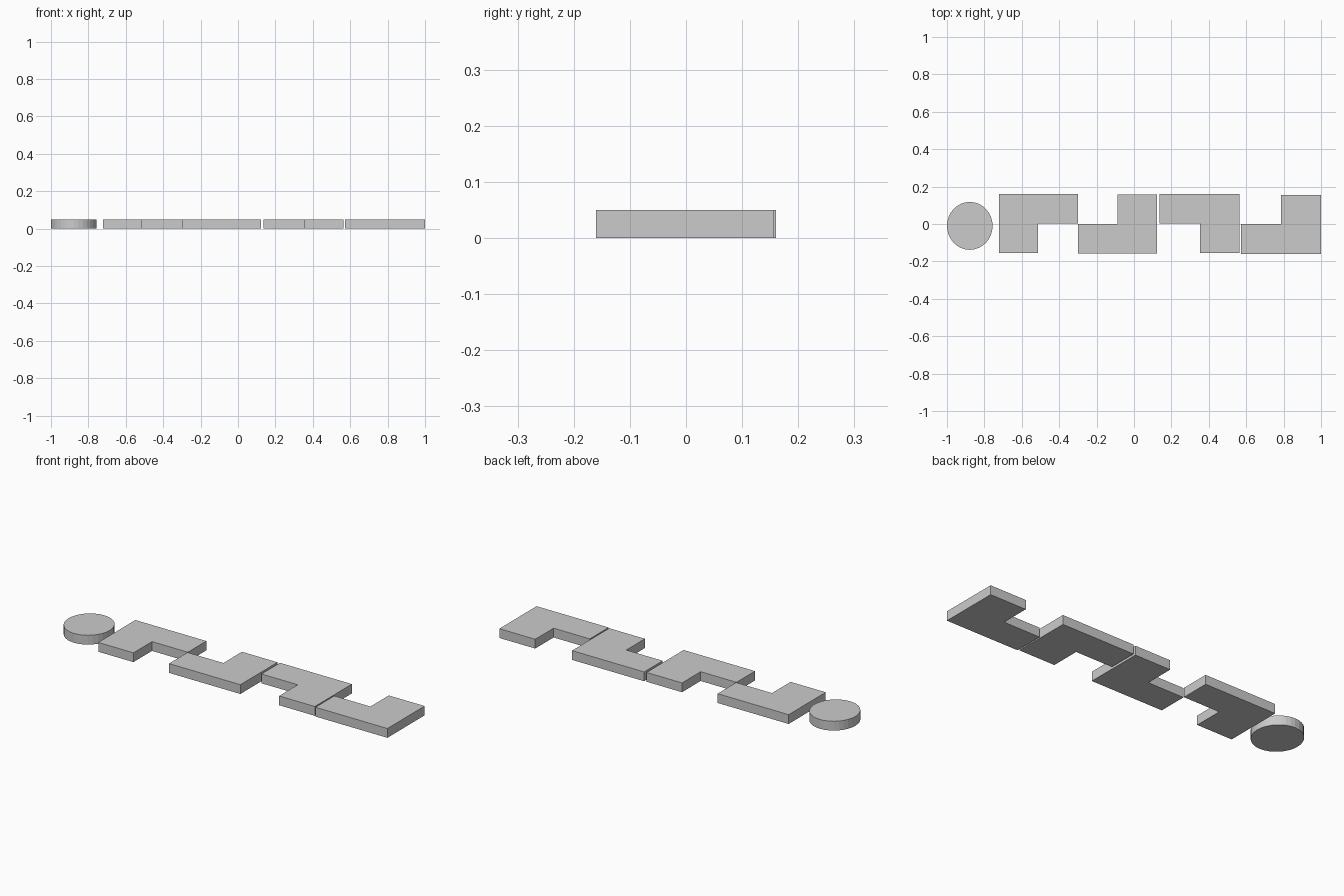
import bpy, bmesh
from math import cos, sin, tau

if "Cube" in bpy.data.objects:
    bpy.data.objects.remove(bpy.data.objects["Cube"])

HEIGHT = 0.05


def slab(name, outline):
    """Extrude a flat outline up from the ground."""
    bm = bmesh.new()
    base = bm.faces.new([bm.verts.new((x, y, 0)) for x, y in outline])
    top = bmesh.ops.extrude_face_region(bm, geom=[base], use_keep_orig=True)
    verts = [v for v in top["geom"] if isinstance(v, bmesh.types.BMVert)]
    bmesh.ops.translate(bm, verts=verts, vec=(0, 0, HEIGHT))
    bmesh.ops.recalc_face_normals(bm, faces=bm.faces)
    mesh = bpy.data.meshes.new(name)
    bm.to_mesh(mesh)
    bm.free()
    bpy.data.objects.new(name, mesh)
    bpy.context.collection.objects.link(bpy.data.objects[name])


def bent_piece(name, bar_x, leg_x, bar_y, mid_y, leg_y):
    """L shape: long bar from bar_x to the outer leg edge, leg reaching leg_y."""
    far_x, outer_x, inner_x = bar_x, *leg_x
    slab(name, [(far_x, bar_y), (outer_x, bar_y), (outer_x, leg_y),
                (inner_x, leg_y), (inner_x, mid_y), (far_x, mid_y)])


# Slightly oval disc at the left end
SIDES = 32
slab("round_disc", [(-0.878 + 0.122 * cos(tau * i / SIDES),
                     -0.01 + 0.128 * sin(tau * i / SIDES)) for i in range(SIDES)])

# Row of four alternating L-shaped tiles
bent_piece("left_upper_tile", -0.30, (-0.722, -0.513), 0.16, 0.003, -0.155)
bent_piece("left_lower_tile", -0.30, (0.124, -0.087), -0.157, 0.0, 0.158)
bent_piece("right_upper_tile", 0.137, (0.565, 0.353), 0.16, 0.003, -0.155)
bent_piece("right_lower_tile", 0.572, (1.0, 0.787), -0.16, 0.0, 0.156)
